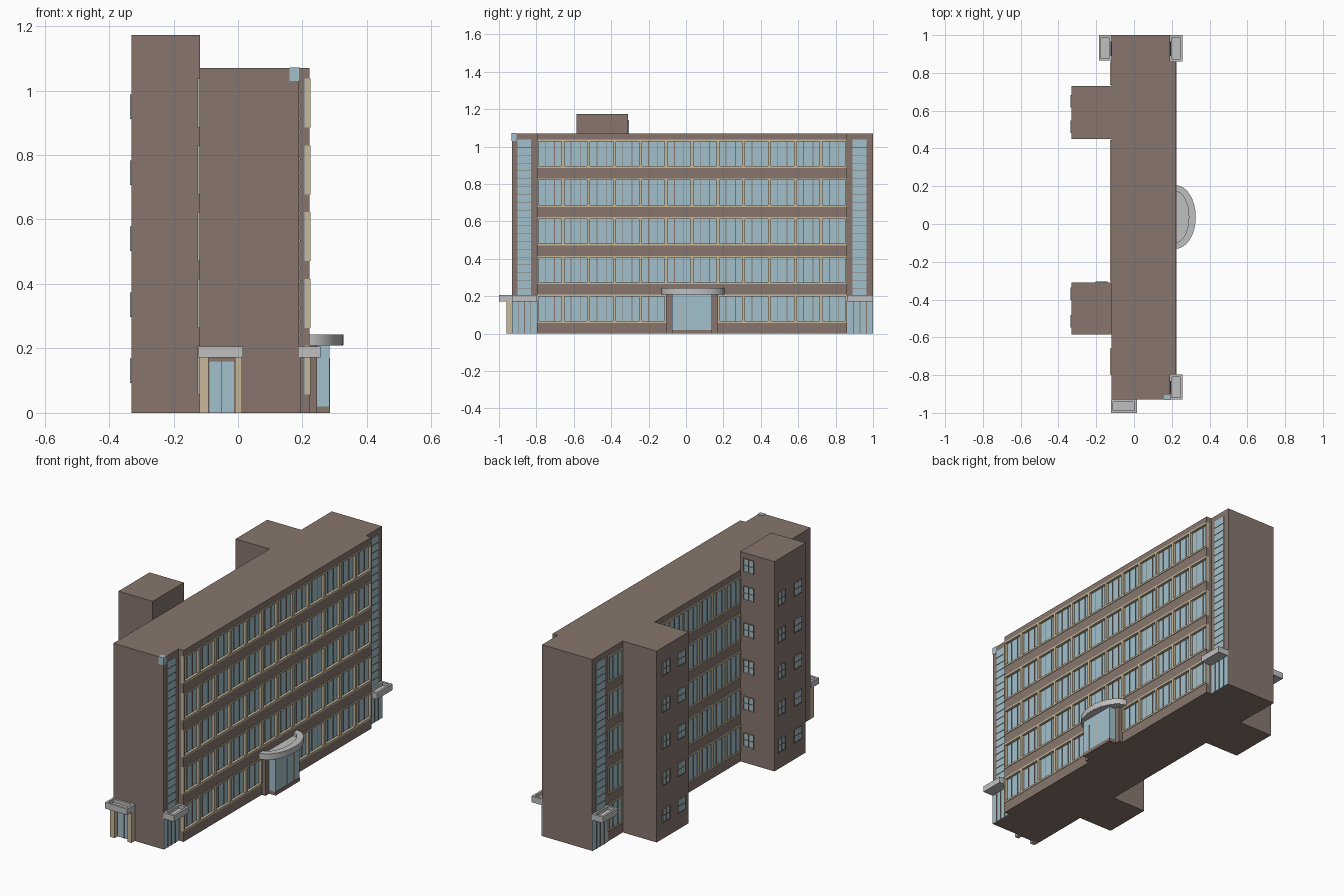
import bpy, bmesh, math

if "Cube" in bpy.data.objects:
    bpy.data.objects.remove(bpy.data.objects["Cube"])

def mat(name, r, g, b):
    m = bpy.data.materials.new(name)
    m.diffuse_color = (r, g, b, 1)
    m.use_nodes = True
    m.node_tree.nodes["Principled BSDF"].inputs["Base Color"].default_value = m.diffuse_color
    return m

BROWN = mat("brown_brick", 0.245, 0.183, 0.155)
GLASS = mat("blue_glass", 0.36, 0.53, 0.60)
BEIGE = mat("beige_trim", 0.58, 0.48, 0.32)
GREY = mat("grey_concrete", 0.53, 0.53, 0.53)
parts = {}

def part(name, m):
    """Mesh under construction for a named part."""
    if name not in parts:
        parts[name] = (m, bmesh.new())
    return parts[name][1]

def box(name, m, x0, x1, y0, y1, z0, z1):
    bm = part(name, m)
    v = [bm.verts.new((x, y, z)) for x in (x0, x1) for y in (y0, y1) for z in (z0, z1)]
    for f in ((0, 1, 3, 2), (4, 6, 7, 5), (0, 4, 5, 1), (2, 3, 7, 6), (0, 2, 6, 4), (1, 5, 7, 3)):
        bm.faces.new([v[i] for i in f])

def plate(name, m, axis, pos, s, u0, u1, z0, z1, d):
    """Thin plate on a wall whose normal is s * axis, spanning u along the wall."""
    a, b = sorted((pos - s * 0.001, pos + s * d))
    if axis == 'x':
        box(name, m, a, b, u0, u1, z0, z1)
    else:
        box(name, m, u0, u1, a, b, z0, z1)

def window_band(tag, pos, s, y0, y1, n, z0, z1, glass_d, frame_d, skip=()):
    """Row of n glazed bays with beige frame and thin brown mullions."""
    w = (y1 - y0) / n
    t = 0.01
    for i in range(n):
        if i in skip:
            continue
        a, b = y0 + i * w, y0 + (i + 1) * w
        plate(tag + "_glass", GLASS, 'x', pos, s, a, b, z0, z1, glass_d)
        for c, e in ((a, a + t * .8), (b - t * .8, b)):
            plate(tag + "_frames", BEIGE, 'x', pos, s, c, e, z0, z1, frame_d)
        for c, e in ((z0, z0 + t), (z1 - t, z1)):
            plate(tag + "_frames", BEIGE, 'x', pos, s, a, b, c, e, frame_d)
        for f in (0.32, 0.68):
            c = a + f * w
            plate(tag + "_mullions", BROWN, 'x', pos, s, c - .002, c + .002, z0 + t, z1 - t, glass_d + .003)

def small_window(axis, pos, s, u, z):
    """Four-pane tower window."""
    w, h = 0.033, 0.038
    plate("tower_window_glass", GLASS, axis, pos, s, u - w, u + w, z - h, z + h, .003)
    for k in (-1, 0, 1):
        c, e = u + k * (w - .002), z + k * (h - .002)
        plate("tower_window_bars", BROWN, axis, pos, s, c - .002, c + .002, z - h, z + h, .005)
        plate("tower_window_bars", BROWN, axis, pos, s, u - w, u + w, e - .002, e + .002, .005)

def stair_strip(pos, s, y0, y1):
    """Tall stair glazing with rungs and a centre mullion."""
    z0, z1 = 0.2, 1.037
    plate("stair_glass", GLASS, 'x', pos, s, y0, y1, z0, z1, .003)
    for i in range(1, 20):
        z = z0 + (z1 - z0) * i / 20
        plate("stair_bars", BROWN, 'x', pos, s, y0, y1, z - .0015, z + .0015, .005)

def side_door(pos, s, y0, y1):
    """Glazed side entrance under a canopy."""
    plate("side_door_glass", GLASS, 'x', pos, s, y0, y1, 0, .172, .003)
    for i in range(1, 4):
        y = y0 + (y1 - y0) * i / 4
        plate("side_door_bars", BROWN, 'x', pos, s, y - .002, y + .002, 0, .172, .006)

def tray(name, x0, x1, y0, y1):
    """Flat canopy with raised rim."""
    t = 0.012
    box(name, GREY, x0, x1, y0, y1, .172, .188)
    for a in ((x0, x0 + t, y0, y1), (x1 - t, x1, y0, y1), (x0 + t, x1 - t, y0, y0 + t), (x0 + t, x1 - t, y1 - t, y1)):
        box(name, GREY, *a, .188, .206)

# main block and long facade
Y0, Y1 = -0.797, 0.861
box("main_block", BROWN, -.12, .19, -.93, 1, 0, 1.07)
box("facade_wall", BROWN, .19, .206, Y0, Y1, 0, 1.07)
bands = [(.057 + .207 * k, .209 + .207 * k) for k in range(5)]
low = 0
for z0, z1 in bands + [(1.07, 0)]:
    box("facade_spandrels", BROWN, .206, .222, Y0, Y1, low, z0)
    low = z1
box("entrance_wall", BROWN, .206, .222, -.107, .17, .05, .22)

# window rows, front facade and rear
for k, (z0, z1) in enumerate(bands):
    window_band("facade_window", .206, 1, Y0, Y1, 12, z0, z1, .004, .019, (5, 6) if k == 0 else ())
    for a, b, n in ((-.797, -.659, 1), (-.305, .445, 6), (.735, .861, 1)):
        window_band("rear_window", -.12, -1, a, b, n, z0, z1, .002, .006)

# rear towers, the nearer one taller
box("tall_tower", BROWN, -.33, -.118, -.585, -.31, 0, 1.173)
box("short_tower", BROWN, -.33, -.118, .45, .73, 0, 1.07)
for k in range(5):
    z = .13 + .205 * k
    for y in (-.515, -.37, .515, .65):
        small_window('x', -.33, -1, y, z)
    small_window('y', -.31, 1, -.172, z)
small_window('y', -.31, 1, -.172, 1.105)

# stair glazing, side doors and their canopies
for pos, s, a, b in ((.19, 1, -.90, -.83), (.19, 1, .89, .965), (-.12, -1, .89, .965)):
    stair_strip(pos, s, a, b)
for pos, s, a, b in ((.19, 1, -.93, -.797), (.19, 1, .861, 1), (-.12, -1, .865, 1)):
    side_door(pos, s, a, b)
    tray("side_canopies", min(pos, pos + s * .066), max(pos, pos + s * .066), a, b)
box("corner_light", GLASS, .16, .192, -.932, -.905, 1.03, 1.072)

# end entrance
tray("end_canopy", -.123, .015, -1, -.93)
box("end_door_posts", BEIGE, -.12, -.091, -.96, -.929, 0, .172)
box("end_door_posts", BEIGE, -.01, .013, -.96, -.929, 0, .172)
plate("end_door_glass", GLASS, 'y', -.93, -1, -.091, -.01, 0, .16, .004)
for x in (-.091, -.052, -.013):
    plate("end_door_bars", BROWN, 'y', -.93, -1, x, x + .003, 0, .16, .006)

# main entrance
for a, b in ((-.107, -.075), (.139, .17)):
    box("entrance_piers", BROWN, .2, .245, a, b, 0, .212)
box("entrance_base", BROWN, .2, .286, -.075, .139, 0, .02)
box("entrance_glass", GLASS, .2, .284, -.075, .139, .02, .212)
for y in (-.03, .031, .092):
    plate("entrance_door_bars", BEIGE, 'x', .284, 1, y - .0015, y + .0015, .02, .17, .002)

# half-oval canopy: slab plus raised rim
def arc(rx, ry, n=24):
    return [(.22 + rx * math.sin(math.pi * i / n), .037 - ry * math.cos(math.pi * i / n)) for i in range(n + 1)]

def prism(name, pts, z0, z1):
    bm = part(name, GREY)
    f = bm.faces.new([bm.verts.new((x, y, z0)) for x, y in pts])
    r = bmesh.ops.extrude_face_region(bm, geom=[f])
    for v in r["geom"]:
        if isinstance(v, bmesh.types.BMVert):
            v.co.z = z1

prism("oval_canopy_slab", arc(.106, .167), .209, .224)
prism("oval_canopy_rim", arc(.107, .168) + arc(.07, .135)[::-1], .211, .243)

# turn every part into an object
for name, (m, bm) in parts.items():
    bmesh.ops.recalc_face_normals(bm, faces=bm.faces)
    me = bpy.data.meshes.new(name)
    bm.to_mesh(me)
    bm.free()
    me.materials.append(m)
    ob = bpy.data.objects.new(name, me)
    bpy.context.collection.objects.link(ob)
    if name.startswith("oval"):
        bpy.context.view_layer.objects.active = ob
        ob.select_set(True)
        bpy.ops.object.shade_smooth_by_angle(angle=math.radians(35))
        ob.select_set(False)
